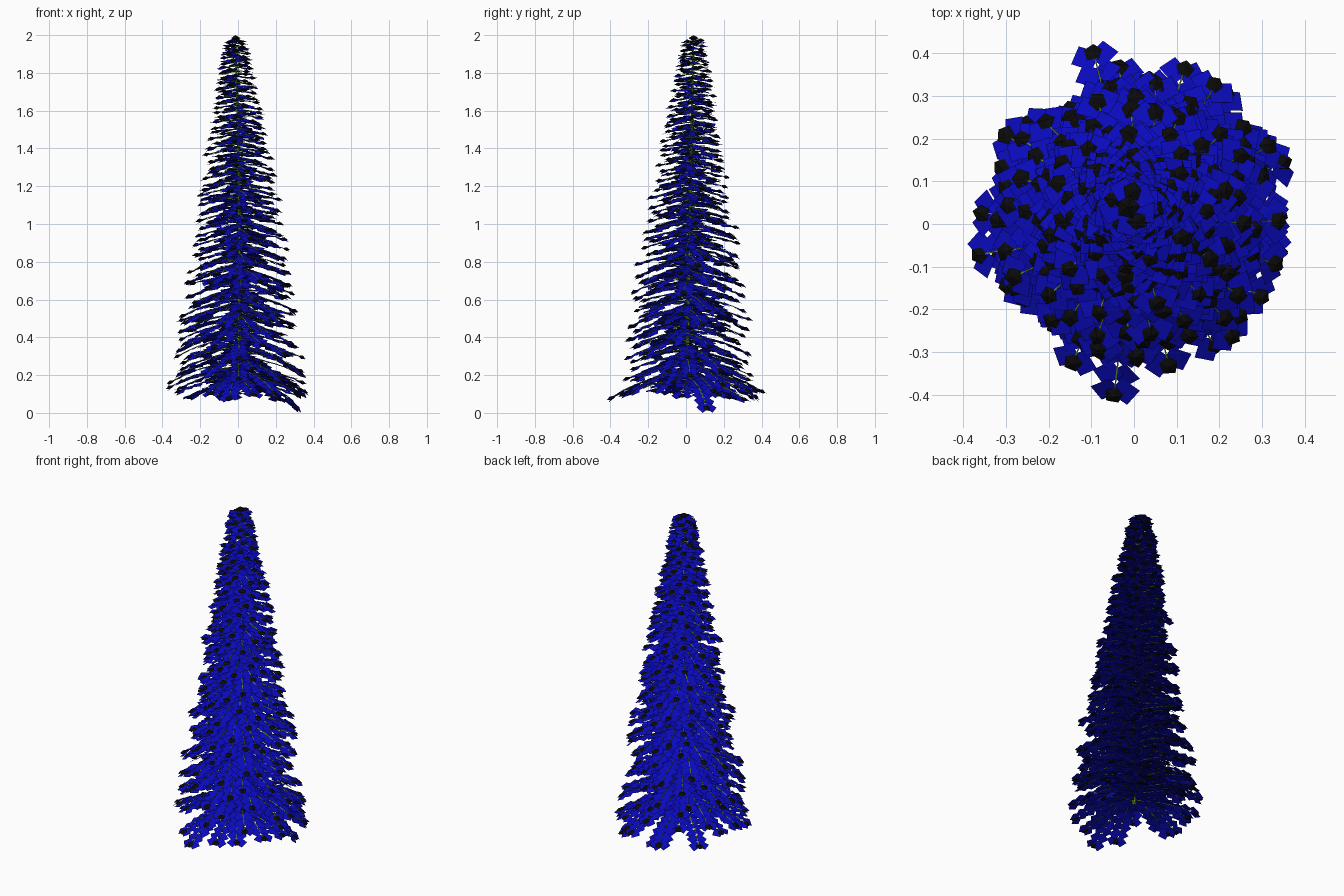
import bpy, bmesh, math, random
from mathutils import Vector, Matrix

if "Cube" in bpy.data.objects:
    bpy.data.objects.remove(bpy.data.objects["Cube"])

random.seed(4)
UP = Vector((0, 0, 1))


def material(name, rgb):
    m = bpy.data.materials.new(name)
    m.diffuse_color = (*rgb, 1)
    m.use_nodes = True
    m.node_tree.nodes["Principled BSDF"].inputs["Base Color"].default_value = m.diffuse_color
    return m


def finish(bm, name, mat):
    me = bpy.data.meshes.new(name)
    bm.to_mesh(me)
    bm.free()
    me.materials.append(mat)
    bpy.context.collection.objects.link(bpy.data.objects.new(name, me))


def trunk_point(z):
    t = z / 2
    return Vector((0.015 * math.sin(math.pi * t) - 0.015 * t, 0.04 * t, z))


def tube(bm, points, radii, sides):
    rings = []
    for i, p in enumerate(points):
        d = (points[min(i + 1, len(points) - 1)] - points[max(i - 1, 0)]).normalized()
        a = d.cross(Vector((0.3, 0.9, 0.2)) if abs(d.z) > 0.9 else UP).normalized()
        b = d.cross(a)
        rings.append([bm.verts.new(p + radii[i] * (a * math.cos(k * math.tau / sides)
                      + b * math.sin(k * math.tau / sides))) for k in range(sides)])
    for r, s in zip(rings, rings[1:]):
        for k in range(sides):
            bm.faces.new((r[k], r[(k + 1) % sides], s[(k + 1) % sides], s[k]))


def leaf(bm, base, along, normal, width, length):
    across = along.cross(normal).normalized() * width / 2
    end = base + along * length
    bm.faces.new([bm.verts.new(v) for v in
                  (base - across, base + across, end + across, end - across)])


def bud(bm, centre, d, side, normal, r, h):
    # flattened five-sided double pyramid
    turn = random.uniform(0, math.tau)
    ring = [bm.verts.new(centre + r * random.uniform(0.85, 1.1)
            * (d * math.cos(turn + k * math.tau / 5) + side * math.sin(turn + k * math.tau / 5)))
            for k in range(5)]
    for s in (1, -1):
        apex = bm.verts.new(centre + normal * h * s)
        for k in range(5):
            bm.faces.new((ring[k], ring[(k + 1) % 5], apex)[::s])


leaves, buds, wood = bmesh.new(), bmesh.new(), bmesh.new()


def branch(z, angle, length, droop=1.0):
    # drooping twig with leaf pairs and a dark bud at the tip
    out = Vector((math.cos(angle), math.sin(angle), 0))
    side = UP.cross(out)
    steps = max(1, round(length / 0.048))
    ds = length / steps
    p = trunk_point(z)
    pts = [p.copy()]
    for i in range(steps):
        tilt = droop * math.radians(2 + 78 * (i + 0.5) * ds)
        d = out * math.cos(tilt) - UP * math.sin(tilt)
        n = d.cross(side)
        p = p + d * ds
        pts.append(p.copy())
        for s in (1, -1):
            a = math.radians(random.uniform(44, 58))
            along = (d * math.cos(a) + side * math.sin(a) * s
                     - n * random.uniform(0.0, 0.22)).normalized()
            roll = Matrix.Rotation(random.uniform(-0.2, 0.2), 3, along)
            leaf(leaves, p - d * 0.018, along, roll @ n, 0.047, 0.055)
    bud(buds, p + d * 0.008, d, side, n, 0.023, 0.01)
    tube(wood, pts, [0.004 - 0.002 * i / steps for i in range(steps + 1)], 3)


# spiral of branches, longer toward the base
COUNT = 300
for i in range(COUNT):
    f = i / (COUNT - 1)
    z = 0.165 + 1.81 * f
    length = 0.03 + 0.33 * (1 - f) ** 0.9
    branch(z, i * 2.39996 + random.uniform(-0.15, 0.15),
           length * random.uniform(0.86, 1.12), random.uniform(0.75, 1.15))

# longest outer branches
for z, deg, length, droop in ((0.21, -97, 0.425, 0.95), (0.22, 22, 0.385, 0.9),
                              (0.24, 192, 0.385, 0.9), (0.24, 104, 0.425, 0.9),
                              (0.19, 19, 0.37, 1.6), (0.28, 60, 0.38, 0.9),
                              (0.20, 96, 0.38, 1.0), (0.23, 62, 0.38, 1.0)):
    branch(z, math.radians(deg), length, droop)

# trunk and crown bud
heights = [0.15 + 1.84 * k / 24 for k in range(25)]
tube(wood, [trunk_point(z) for z in heights], [0.012 - 0.008 * k / 24 for k in range(25)], 6)
bud(buds, trunk_point(1.984), Vector((1, 0, 0)), Vector((0, 1, 0)), UP, 0.027, 0.016)

finish(wood, "trunk_and_branches", material("bark_green", (0.1, 0.25, 0.01)))
finish(leaves, "leaves", material("leaf_blue", (0.003, 0.003, 0.5)))
finish(buds, "buds", material("bud_black", (0.003, 0.003, 0.003)))
